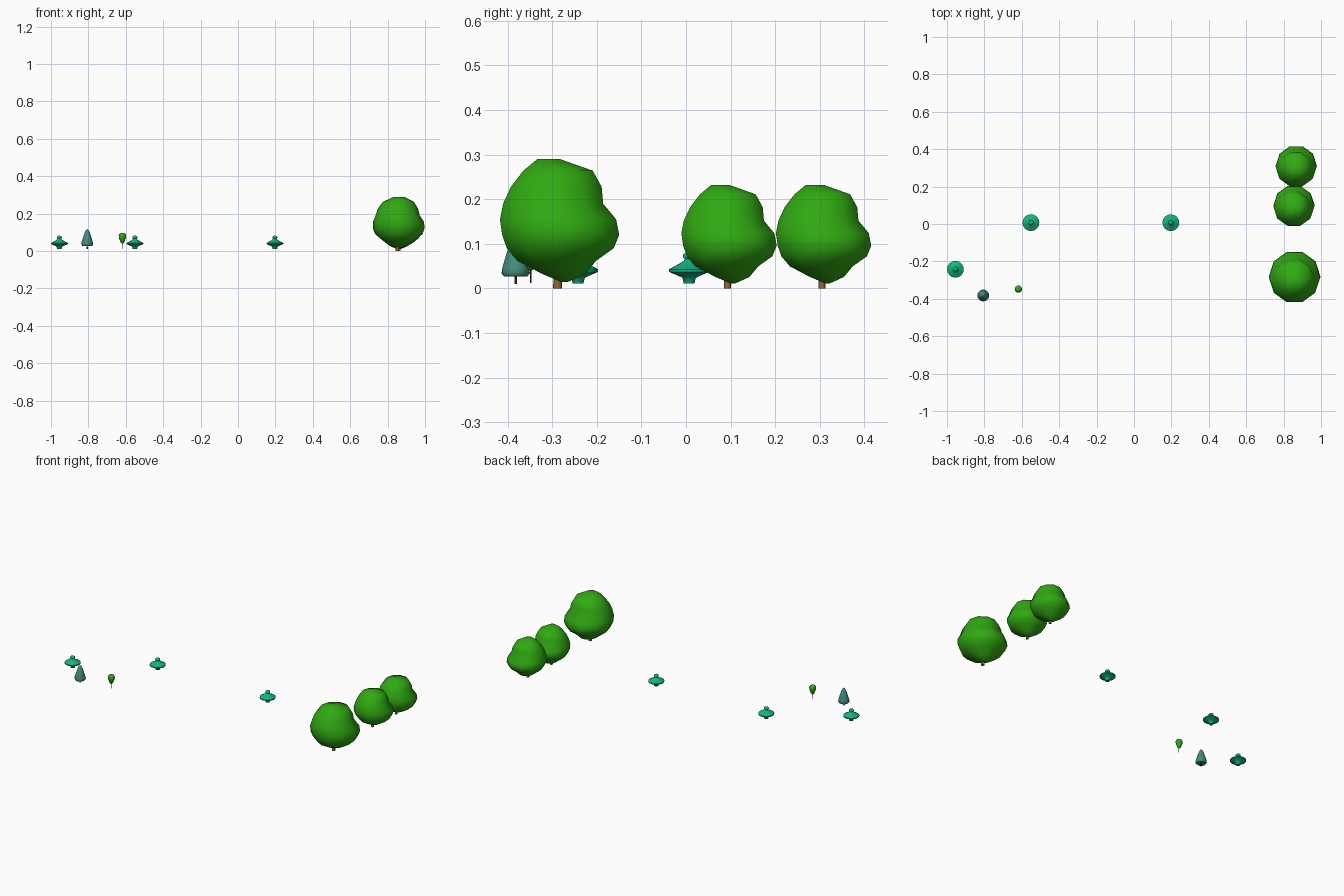
import bpy, bmesh, math

if "Cube" in bpy.data.objects:
    bpy.data.objects.remove(bpy.data.objects["Cube"])


def material(name, rgb):
    m = bpy.data.materials.new(name)
    m.diffuse_color = (*rgb, 1)
    m.use_nodes = True
    m.node_tree.nodes["Principled BSDF"].inputs["Base Color"].default_value = m.diffuse_color
    return m


LEAF = material("leaf_green", (0.03, 0.40, 0.006))
TEAL = material("shrub_teal", (0.006, 0.46, 0.23))
PINE = material("pine_green", (0.055, 0.27, 0.21))
BARK = material("bark", (0.30, 0.13, 0.035))
DARK = material("dark_bark", (0.10, 0.015, 0.02))


def loft(name, rings, loc, mat, sides=10, scale=1.0, angle=60):
    """Skin rings of (z, radius, dx, dy); the ends are capped."""
    bm = bmesh.new()
    loops = []
    for z, r, dx, dy in rings:
        loops.append([bm.verts.new((dx + r * math.cos(2 * math.pi * i / sides),
                                    dy + r * math.sin(2 * math.pi * i / sides), z))
                      for i in range(sides)])
    for a, b in zip(loops, loops[1:]):
        for i in range(sides):
            j = (i + 1) % sides
            bm.faces.new((a[i], a[j], b[j], b[i]))
    bm.faces.new(loops[0][::-1])
    bm.faces.new(loops[-1])
    me = bpy.data.meshes.new(name)
    bm.to_mesh(me)
    bm.free()
    me.materials.append(mat)
    ob = bpy.data.objects.new(name, me)
    bpy.context.collection.objects.link(ob)
    ob.location = loc
    ob.scale = (scale,) * 3
    bpy.ops.object.select_all(action='DESELECT')
    ob.select_set(True)
    bpy.context.view_layer.objects.active = ob
    bpy.ops.object.shade_smooth_by_angle(angle=math.radians(angle))
    return ob


def revolve(name, profile, *args, **kw):
    return loft(name, [(z, r, 0, 0) for z, r in profile], *args, **kw)


# Broad trees: lumpy crown with layers shifted sideways, plus a trunk
CROWN = [(0.014, 0.006, 0.005, 0.016), (0.032, 0.050, 0.005, 0.014),
         (0.062, 0.093, 0.008, -0.002), (0.090, 0.126, 0.008, 0.006),
         (0.120, 0.138, 0.007, 0.007), (0.155, 0.137, 0.006, 0.001),
         (0.190, 0.118, 0.002, -0.010), (0.228, 0.107, 0.003, -0.003),
         (0.264, 0.082, 0.006, 0.001), (0.290, 0.027, 0.008, -0.020)]
for i, (x, y, s) in enumerate([(0.852, -0.288, 1.0), (0.85, 0.093, 0.8),
                               (0.862, 0.305, 0.8)], 1):
    loft(f"tree_crown_{i}", CROWN, (x, y, 0), LEAF, scale=s)
    revolve(f"tree_trunk_{i}", [(0, 0.010), (0.08, 0.008)], (x, y, 0), BARK,
            sides=8, scale=s)

# Saucer-shaped shrubs with a small knob on top
SHRUB = [(0.011, 0.012), (0.024, 0.015), (0.029, 0.026), (0.037, 0.045),
         (0.043, 0.045), (0.054, 0.025), (0.062, 0.012), (0.066, 0.010),
         (0.070, 0.014), (0.077, 0.013), (0.082, 0.004)]
for i, (x, y) in enumerate([(-0.955, -0.242), (-0.551, 0.007), (0.197, 0.007)], 1):
    revolve(f"shrub_{i}", SHRUB, (x, y, 0), TEAL, sides=16)

# Conifer
revolve("conifer_foliage", [(0.030, 0.010), (0.027, 0.026), (0.034, 0.032),
                            (0.046, 0.030), (0.070, 0.023), (0.095, 0.015),
                            (0.112, 0.007), (0.117, 0.001)],
        (-0.806, -0.382, 0), PINE, sides=12)
revolve("conifer_trunk", [(0.010, 0.003), (0.05, 0.002)], (-0.806, -0.382, 0), DARK, sides=8)

# Small sapling
loft("sapling_crown", [(0.040, 0.003, 0, 0), (0.048, 0.011, 0, 0),
                       (0.058, 0.014, 0, 0), (0.068, 0.018, 0, 0),
                       (0.082, 0.020, 0, 0), (0.092, 0.016, 0, 0),
                       (0.097, 0.006, 0, 0)],
     (-0.618, -0.348, 0), LEAF)
revolve("sapling_trunk", [(0.012, 0.0018), (0.06, 0.0015)], (-0.616, -0.348, 0), DARK, sides=6)
